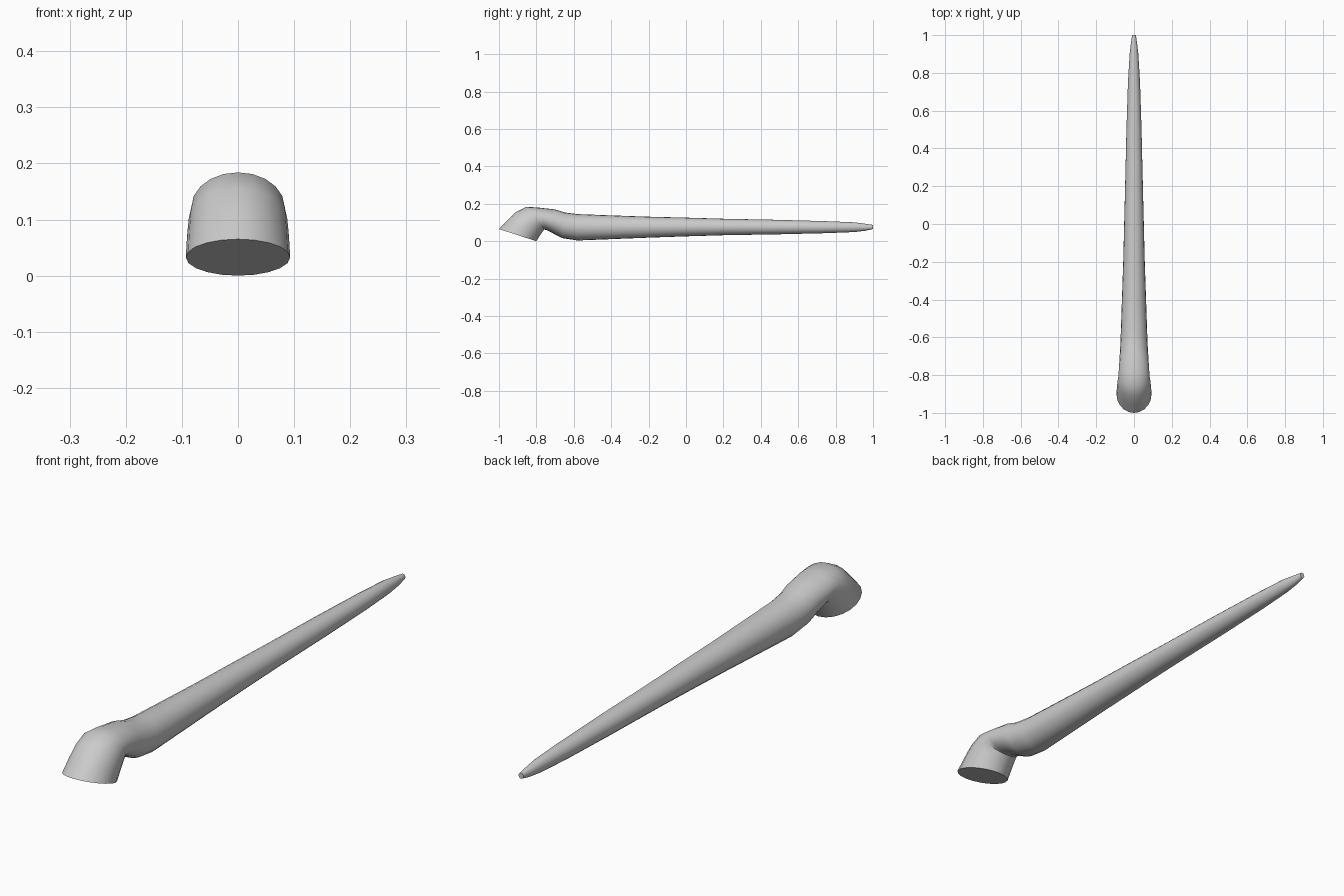
import bpy, bmesh, math
from mathutils import Vector

SIDES = 20

# Sections along the bent stick: top y, top z, bottom y, bottom z, half width
SECTIONS = [
    (-1.00, 0.065, -0.80, 0.000, 0.093),
    (-0.955, 0.112, -0.785, 0.024, 0.091),
    (-0.91, 0.155, -0.77, 0.046, 0.088),
    (-0.855, 0.184, -0.758, 0.062, 0.083),
    (-0.79, 0.180, -0.745, 0.060, 0.080),
    (-0.70, 0.170, -0.70, 0.036, 0.076),
    (-0.65, 0.154, -0.66, 0.016, 0.073),
    (-0.58, 0.145, -0.58, 0.004, 0.070),
    (-0.40, 0.138, -0.40, 0.011, 0.064),
    (-0.20, 0.131, -0.20, 0.019, 0.057),
    (0.00, 0.126, 0.00, 0.026, 0.052),
    (0.20, 0.120, 0.20, 0.032, 0.047),
    (0.50, 0.114, 0.50, 0.037, 0.040),
    (0.75, 0.107, 0.75, 0.043, 0.032),
    (0.90, 0.101, 0.90, 0.049, 0.023),
    (0.96, 0.093, 0.96, 0.056, 0.016),
    (1.00, 0.087, 1.00, 0.065, 0.010),
]


def ring(bm, section):
    ty, tz, by, bz, half = section
    top, bottom = Vector((0, ty, tz)), Vector((0, by, bz))
    mid, up = (top + bottom) / 2, (top - bottom) / 2
    verts = []
    for i in range(SIDES):
        a = 2 * math.pi * i / SIDES
        verts.append(bm.verts.new(mid + up * math.sin(a) + Vector((half * math.cos(a), 0, 0))))
    return verts


# Tapered stick with a slanted, flat-cut foot and small blunt tip
bm = bmesh.new()
rings = [ring(bm, s) for s in SECTIONS]
for a, b in zip(rings, rings[1:]):
    for i in range(SIDES):
        j = (i + 1) % SIDES
        bm.faces.new((a[i], a[j], b[j], b[i]))
bm.faces.new(rings[0])
bm.faces.new(rings[-1])
bmesh.ops.recalc_face_normals(bm, faces=bm.faces)
mesh = bpy.data.meshes.new("bent_stick")
bm.to_mesh(mesh)
bm.free()
stick = bpy.data.objects.new("bent_stick", mesh)
bpy.context.collection.objects.link(stick)
bpy.context.view_layer.objects.active = stick
stick.select_set(True)
bpy.ops.object.shade_smooth_by_angle(angle=math.radians(40))
